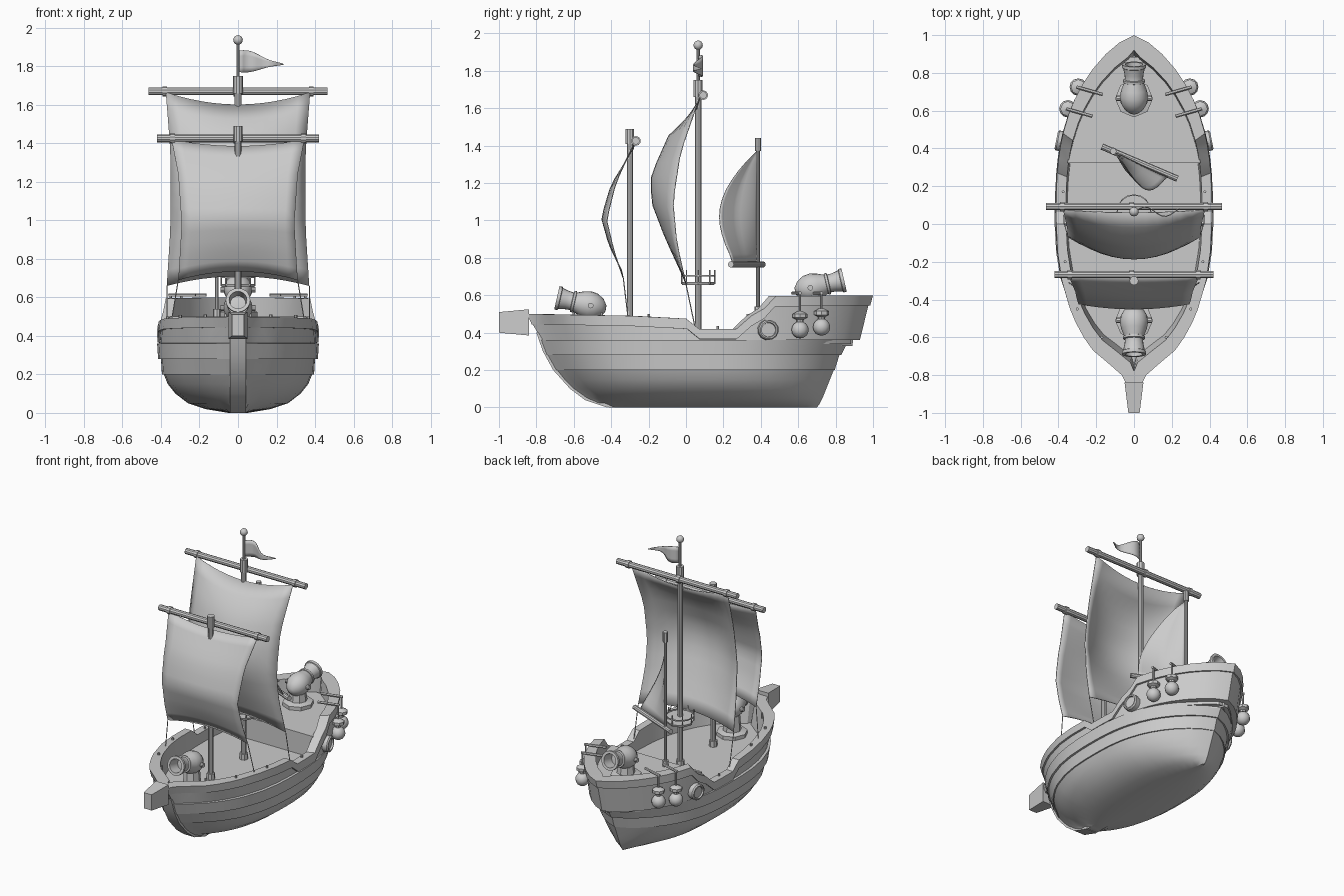
import bpy, bmesh, math
from mathutils import Vector

if "Cube" in bpy.data.objects:
    bpy.data.objects.remove(bpy.data.objects["Cube"])

grey = bpy.data.materials.new("plain_grey")
grey.use_nodes = True
grey.diffuse_color = (0.6, 0.6, 0.6, 1)
grey.node_tree.nodes["Principled BSDF"].inputs["Base Color"].default_value = (0.6, 0.6, 0.6, 1)


def finish(name, bm, angle=35):
    bmesh.ops.remove_doubles(bm, verts=bm.verts, dist=0.0005)
    bmesh.ops.recalc_face_normals(bm, faces=bm.faces)
    mesh = bpy.data.meshes.new(name)
    bm.to_mesh(mesh)
    bm.free()
    mesh.materials.append(grey)
    ob = bpy.data.objects.new(name, mesh)
    bpy.context.collection.objects.link(ob)
    bpy.ops.object.select_all(action='DESELECT')
    ob.select_set(True)
    bpy.context.view_layer.objects.active = ob
    bpy.ops.object.shade_smooth_by_angle(angle=math.radians(angle))
    return ob


def interp(pts, t):
    for (a, va), (b, vb) in zip(pts, pts[1:]):
        if t <= b:
            return va + (vb - va) * max(0, (t - a) / (b - a))
    return pts[-1][1]


def bridge(bm, rings, closed=True):
    rows = [[bm.verts.new(p) for p in ring] for ring in rings]
    n = len(rows[0])
    for a, b in zip(rows, rows[1:]):
        for i in range(n if closed else n - 1):
            j = (i + 1) % n
            bm.faces.new((a[i], a[j], b[j], b[i]))
    return rows


def lathe(name, profile, origin, direction, sides=12):
    # profile: (radius, distance along the axis)
    turn = Vector((0, 0, 1)).rotation_difference(Vector(direction).normalized())
    bm = bmesh.new()
    rings = [[Vector(origin) + turn @ Vector((r * math.cos(k * math.tau / sides),
              r * math.sin(k * math.tau / sides), d)) for k in range(sides)] for r, d in profile]
    rows = bridge(bm, rings)
    for row, (r, d) in ((rows[0], profile[0]), (rows[-1], profile[-1])):
        if r > 0.001:
            bm.faces.new(row)
    return finish(name, bm)


def rod(name, a, b, r, sides=10):
    axis = Vector(b) - Vector(a)
    return lathe(name, [(r, 0), (r, axis.length)], a, axis, sides)


def ball(name, c, r):
    prof = [(r * math.sin(k * math.pi / 8), -r * math.cos(k * math.pi / 8)) for k in range(9)]
    return lathe(name, prof, c, (0, 0, 1))


def sheet(name, f, nu=12, nv=12):
    bm = bmesh.new()
    bridge(bm, [[f(2 * i / nu - 1, j / nv) for i in range(nu + 1)] for j in range(nv + 1)], False)
    ob = finish(name, bm, 60)
    mod = ob.modifiers.new("cloth", 'SOLIDIFY')
    mod.thickness = 0.005
    mod.offset = 0


# Hull: rings lofted from keel to rail, then over the rail to the inside
rail = [(-.85, .5), (-.3, .49), (0, .475), (.07, .42), (.27, .42), (.35, .49),
        (.42, .53), (.48, .595), (1, .6)]
stations = [-.85, -.8, -.74, -.67, -.6, -.52, -.45, -.3, -.15, 0, .07, .17, .27, .35,
            .42, .48, .58, .66, .74, .82, .9, .96, 1]


def half_ring(bow, stern, width, z, inset=0.0, top=False):
    out = []
    for y0 in stations:
        s = (y0 + .85) / 1.85
        f = max(0, 1 - abs(2 * s - 1) ** 2.6) ** .75
        if top and s < .1:
            f *= .6 + 4 * s
        x = max(0, max(width * f, .04 if s < .5 else 0) - inset)
        height = z if isinstance(z, float) else z(y0)
        out.append((x, bow + (stern - bow) * s, height))
    return out


def full_ring(half):
    return half + [(-x, y, z) for x, y, z in reversed(half)]


levels = [(-.41, .70, .05, 0.0), (-.46, .715, .17, .02), (-.53, .73, .26, .05),
          (-.6, .75, .325, .1), (-.65, .77, .365, .15), (-.69, .79, .385, .2),
          (-.695, .795, .395, .2), (-.74, .82, .4, .28), (-.745, .83, .415, .28),
          (-.775, .87, .42, .36), (-.77, .93, .405, .362)]
rings = [half_ring(*lv) for lv in levels]
under = lambda y: interp(rail, y) - .055
over = lambda y: interp(rail, y)
rings += [half_ring(-.82, .975, .402, under, 0, True), half_ring(-.825, .985, .417, under, 0, True),
          half_ring(-.85, 1.0, .412, over, 0, True), half_ring(-.78, .92, .405, over, .045, True),
          half_ring(-.74, .89, .4, .33, .05, True)]
bm = bmesh.new()
rows = bridge(bm, [full_ring(r) for r in rings])
bm.faces.new(rows[0])
finish("hull", bm, 28)


# Decks: planks spanning the inside of the hull
def deck(name, y0, y1, z, low):
    pts = [p for p in half_ring(-.78, .92, .405, z, .04, True) if y0 <= p[1] <= y1]
    bm = bmesh.new()
    outline = full_ring(pts)
    lo, hi = bridge(bm, [[(x, y, low) for x, y, _ in outline], outline])
    bm.faces.new(hi)
    bm.faces.new(lo)
    finish(name, bm)


deck("main_deck", -.77, .5, .35, .32)
deck("stern_deck", .31, .91, .5, .34)

# Stem band along the bow and the block at its head
stem = [(-.8, .4), (-.765, .3), (-.71, .2), (-.62, .1), (-.54, .04), (-.42, .0),
        (-.4, .03), (-.51, .08), (-.59, .14), (-.67, .23), (-.72, .31), (-.75, .4)]
bm = bmesh.new()
left, right = bridge(bm, [[(x, y, z) for y, z in stem] for x in (-.042, .042)])
bm.faces.new(left)
bm.faces.new(right)
finish("stem_band", bm)

bm = bmesh.new()
bmesh.ops.create_cube(bm, size=1)
for v in bm.verts:
    fore = v.co.y < 0
    v.co = (v.co.x * (.06 if fore else .1), -1 if fore else -.84,
            .455 + v.co.z * (.11 if fore else .14))
finish("bow_block", bm)

# Masts with collars, and yards with rope ties
for name, x, y, base, top, r, collar in (("fore_mast", 0, -.3, .34, 1.49, .017, 1.41),
                                         ("main_mast", 0, .065, .34, 1.75, .018, 1.66),
                                         ("mizzen_mast", -.11, .385, .49, 1.44, .01, 1.37)):
    rod(name, (x, y, base), (x, y, top), r)
    rod(name + "_collar", (x, y, collar), (x, y, top), r + .007)
    rod(name + "_foot", (x, y, base), (x, y, base + .05), r + .01, 8)
rod("flag_pole", (0, .065, 1.74), (0, .065, 1.93), .009)
ball("pole_knob", (0, .065, 1.937), .025)

for name, y, z, half, tie in (("fore_yard", -.268, 1.425, .42, .34), ("main_yard", .092, 1.67, .465, .38)):
    rod(name, (-half, y, z), (half, y, z), .02)
    for x in (-tie, -.012, tie):
        rod(name + "_tie", (x - .012, y, z), (x + .012, y, z), .026)
rod("mizzen_boom", (-.17, .41, .765), (.23, .24, .765), .017)

# Billowing sails
main_mid = [(0, .06), (.16, -.09), (.4, -.185), (.56, -.185), (.78, -.11), (1, -.02)]
main_side = [(0, .075), (.3, -.03), (.56, -.07), (.78, -.05), (1, .0)]
fore_mid = [(0, -.28), (.3, -.4), (.57, -.452), (.8, -.41), (1, -.345)]
fore_side = [(0, -.275), (.3, -.375), (.57, -.425), (.8, -.385), (1, -.335)]


def square_sail(name, mid, side, widths, top, bottom, sag, rise):
    def f(u, v):
        y = interp(mid, v) * (1 - u * u) + interp(side, v) * u * u
        z = (top - sag * (1 - u * u)) * (1 - v) + (bottom + rise * (1 - u * u)) * v
        return (u * interp(widths, v), y, z)
    sheet(name, f)


square_sail("main_sail", main_mid, main_side, [(0, .375), (.3, .35), (.7, .35), (1, .37)], 1.665, .66, .065, .05)
square_sail("fore_sail", fore_mid, fore_side, [(0, .345), (.25, .31), (.6, .292), (1, .31)], 1.42, .69, .035, .045)


def lateen(u, v):
    t = (u + 1) / 2
    belly = math.sin(math.pi * min(1, v * 1.02)) * (.03 + .09 * t)
    reach = v ** .75
    return (-.105 + .285 * t * reach - .03 * belly, .38 - .13 * t * reach - belly * min(1, 2 * t),
            1.37 - .6 * v)


sheet("mizzen_sail", lateen)
sheet("pennant", lambda u, v: (.005 + .235 * v, .065 + .025 * math.sin(v * 7),
      1.81 + (.015 + .055 * u) * (1 - v) ** .8 * (1 + .25 * math.sin(v * 6))), 4, 10)

# Sheet ropes from the sail corners down to the rails
for side in (-1, 1):
    rod("fore_rope", (side * .31, -.335, .69), (side * .345, -.31, .48), .003, 5)
    rod("main_rope", (side * .37, 0, .66), (side * .37, .05, .42), .003, 5)

# Lookout ring around the main mast
nest = Vector((0, .065, 0))
lathe("lookout_floor", [(.018, .655), (.085, .655), (.09, .67), (.018, .67)], nest, (0, 0, 1), 8)
lathe("lookout_rail", [(.086, .7), (.092, .7), (.092, .708), (.086, .708), (.086, .7)], nest, (0, 0, 1), 16)
for k in range(8):
    p = nest + Vector((math.cos(k * math.tau / 8), math.sin(k * math.tau / 8), 0)) * .088
    rod("lookout_post", p + Vector((0, 0, .66)), p + Vector((0, 0, .735)), .004, 6)

# Bulbous cannons on pedestals
barrel = [(0, -.085), (.02, -.082), (.05, -.06), (.07, -.025), (.075, .01), (.068, .045),
          (.054, .08), (.048, .105), (.05, .13), (.058, .165), (.064, .168), (.064, .185),
          (.046, .185), (.04, .1), (0, .09)]
for name, y, z, face, floor in (("bow_cannon", -.51, .545, -1, .35), ("stern_cannon", .665, .64, 1, .5)):
    axis = Vector((0, face, .23))
    centre = Vector((0, y, z))
    lathe(name, barrel, centre, axis, 20)
    lathe(name + "_band", [(.05, .085), (.058, .088), (.058, .1), (.048, .103)], centre, axis, 20)
    lathe(name + "_base", [(.1, 0), (.1, .025), (.06, .035), (.05, z - floor - .03)], (0, y, floor), (0, 0, 1), 8)
    rod(name + "_pivot", (-.092, y, z), (.092, y, z), .015)

# Hanging pots, their davits, portholes and rail pegs on both sides
for side in (-1, 1):
    for x, y, z in ((.35, .61, .415), (.295, .725, .43)):
        ball("hanging_pot", (side * x, y, z), .046)
        lathe("pot_neck", [(.018, .04), (.02, .055), (.04, .065), (.04, .085), (.012, .1)],
              (side * x, y, z), (0, 0, 1), 8)
        rod("pot_rope", (side * x, y, z + .09), (side * x, y, .615), .006, 6)
        rod("davit", (side * (x + .01), y, .612), (side * (x - .13), y - .04, .612), .009, 6)
    lathe("porthole", [(.055, -.03), (.055, .012), (.048, .02), (.04, .02), (.038, .008), (0, .008)],
          (side * .392, .44, .415), (side, .2, 0), 12)
    for x, y in ((.365, -.2), (.3, -.45), (.375, .17), (.17, -.6)):
        z = interp(rail, y)
        rod("rail_peg", (side * x, y, z - .02), (side * x, y, z + .015), .008, 6)
